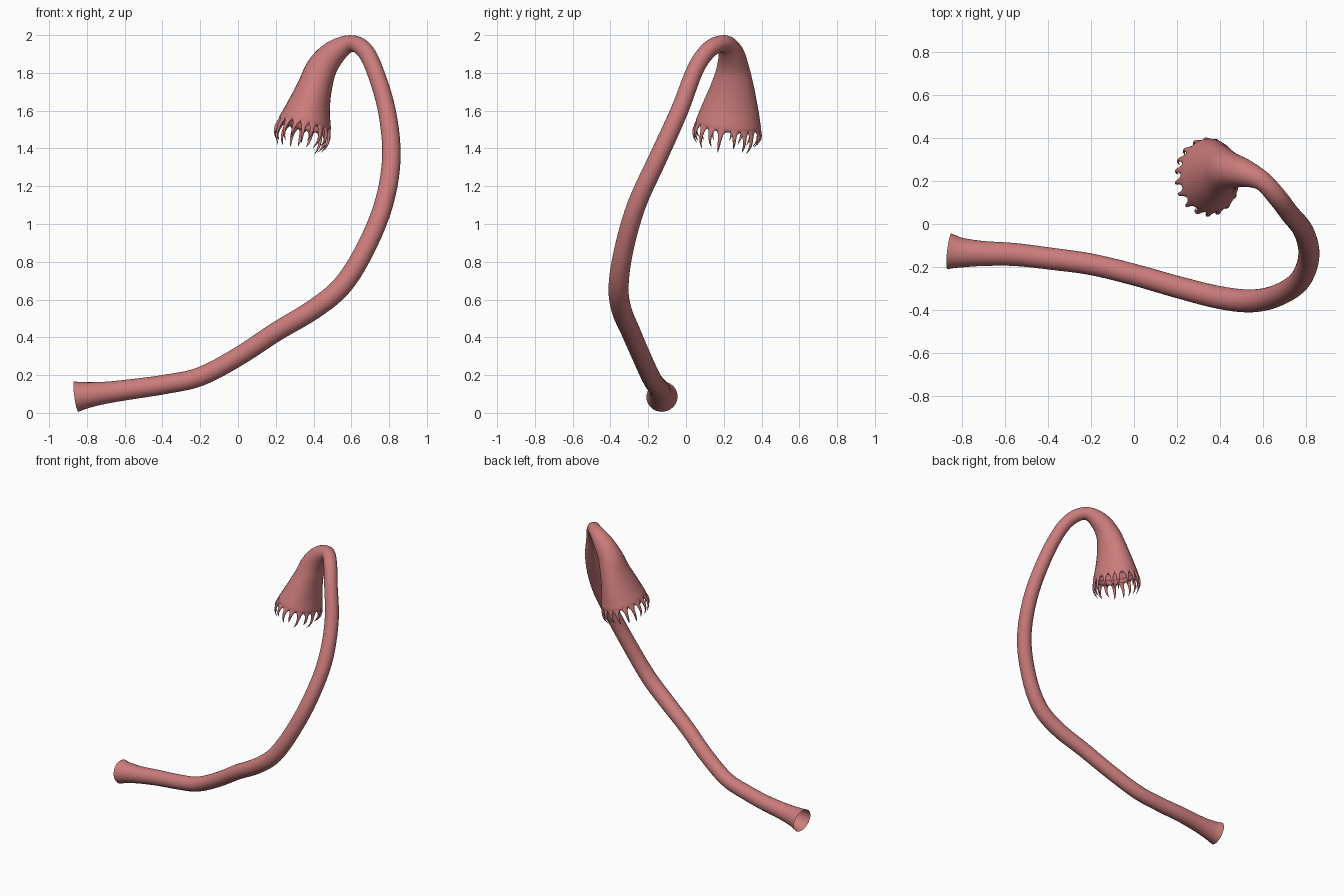
import bpy, bmesh, math, random
from mathutils import Vector

if "Cube" in bpy.data.objects:
    bpy.data.objects.remove(bpy.data.objects["Cube"])

random.seed(4)
SIDES = 32
flesh = bpy.data.materials.new("flesh")
flesh.diffuse_color = (0.6, 0.2, 0.2, 1)
flesh.use_nodes = True
flesh.node_tree.nodes["Principled BSDF"].inputs["Base Color"].default_value = flesh.diffuse_color


def finish(bm, name):
    bmesh.ops.recalc_face_normals(bm, faces=bm.faces)
    me = bpy.data.meshes.new(name)
    bm.to_mesh(me)
    bm.free()
    me.materials.append(flesh)
    for p in me.polygons:
        p.use_smooth = True
    ob = bpy.data.objects.new(name, me)
    bpy.context.collection.objects.link(ob)
    return ob


def bridge(bm, rings):
    for a, b in zip(rings, rings[1:]):
        n = len(a)
        for i in range(n):
            bm.faces.new((a[i], a[(i + 1) % n], b[(i + 1) % n], b[i]))


def catmull(stations, steps):
    """Smooth interpolation of (x, y, z, ru, rv) stations."""
    s = [Vector(p) for p in stations]
    s = [2 * s[0] - s[1]] + s + [2 * s[-1] - s[-2]]
    out = []
    for k in range(1, len(s) - 2):
        a, b, c, d = s[k - 1:k + 3]
        for j in range(steps):
            t = j / steps
            out.append(0.5 * (2 * b + (c - a) * t + (2 * a - 5 * b + 4 * c - d) * t * t
                              + (3 * b - a - 3 * c + d) * t ** 3))
    return out + [s[-2]]


def frame(t):
    t = t.normalized()
    u = Vector((0, 1, 0))
    u = (u - t * u.dot(t)).normalized()
    return u, t.cross(u)


# Centre line with the two half widths: flared foot, stalk, hook, bell
body = [
    (-.857, -.127, .086, .083, .081), (-.80, -.133, .094, .069, .069),
    (-.70, -.137, .107, .058, .058), (-.55, -.142, .127, .053, .053),
    (-.38, -.162, .152, .051, .051), (-.20, -.187, .192, .050, .050),
    (0, -.235, .297, .050, .050), (.20, -.292, .428, .051, .051),
    (.40, -.342, .548, .053, .053), (.55, -.357, .672, .053, .053),
    (.67, -.330, .860, .051, .051), (.77, -.262, 1.10, .050, .050),
    (.812, -.148, 1.35, .049, .049), (.788, -.035, 1.60, .047, .047),
    (.722, .050, 1.82, .045, .045), (.665, .125, 1.925, .045, .045),
    (.595, .200, 1.955, .046, .045), (.51, .237, 1.908, .066, .066),
    (.443, .248, 1.825, .087, .081), (.405, .245, 1.72, .118, .093),
    (.375, .235, 1.62, .149, .115), (.357, .226, 1.545, .170, .138),
]
samples = catmull(body, 5)
rim_axis = Vector((-.24, -.12, -1)).normalized()

bm = bmesh.new()
rings = []


def add_ring(c, t, ru, rv):
    u, v = frame(t)
    ring = []
    for i in range(SIDES):
        a = 2 * math.pi * i / SIDES
        ring.append(bm.verts.new(c + u * ru * math.cos(a) + v * rv * math.sin(a)))
    rings.append(ring)


for k, s in enumerate(samples):
    p = samples[max(k - 1, 0)].to_tuple()
    q = samples[min(k + 1, len(samples) - 1)].to_tuple()
    t = (Vector(q[:3]) - Vector(p[:3])).normalized()
    # ease into the tilted rim plane at the bell mouth
    w = max(0, (k - len(samples) + 11) / 10)
    t = t.lerp(rim_axis, w)
    x, y, z, ru, rv = s
    add_ring(Vector((x, y, z)), t, ru, rv)

# Rounded lip curling into the open mouth
rim = Vector((.357, .226, 1.545))
for d, f in ((.012, 1.02), (.024, 1.01), (.031, .97), (.030, .92), (.02, .88), (0, .85)):
    add_ring(rim + rim_axis * d, rim_axis, .170 * f, .138 * f)
bridge(bm, rings)
finish(bm, "stalk_and_bell")

# Claw-like teeth around the mouth, wide at the root and bowed
bm = bmesh.new()
u, v = frame(rim_axis)
COUNT = 18
# (drop along length, outward bow, half width, half thickness)
PROFILE = [(-.08, -.004, .031, .010), (.08, .001, .024, .010), (.20, .006, .014, .009),
           (.40, .012, .010, .008), (.62, .012, .0075, .006), (.82, .004, .005, .004),
           (1, -.010, .001, .001)]
for n in range(COUNT):
    a = 2 * math.pi * (n + random.uniform(-.15, .15)) / COUNT
    out = (u * .170 * math.cos(a) + v * .138 * math.sin(a))
    root = rim + out * .97 + rim_axis * .02
    side = (v * .138 * math.cos(a) - u * .170 * math.sin(a)).normalized()
    radial = side.cross(rim_axis)
    if radial.dot(out) < 0:
        radial = -radial
    length = random.uniform(.095, .135)
    lean = random.uniform(-.012, .012)
    claw = []
    for d, bow, hw, th in PROFILE:
        c = root + rim_axis * d * length + radial * bow + side * lean * d * d
        claw.append([bm.verts.new(c + side * hw * math.cos(b) + radial * th * math.sin(b))
                     for b in (2 * math.pi * i / 10 for i in range(10))])
    bridge(bm, claw)
    bm.faces.new(claw[-1])
finish(bm, "teeth")
